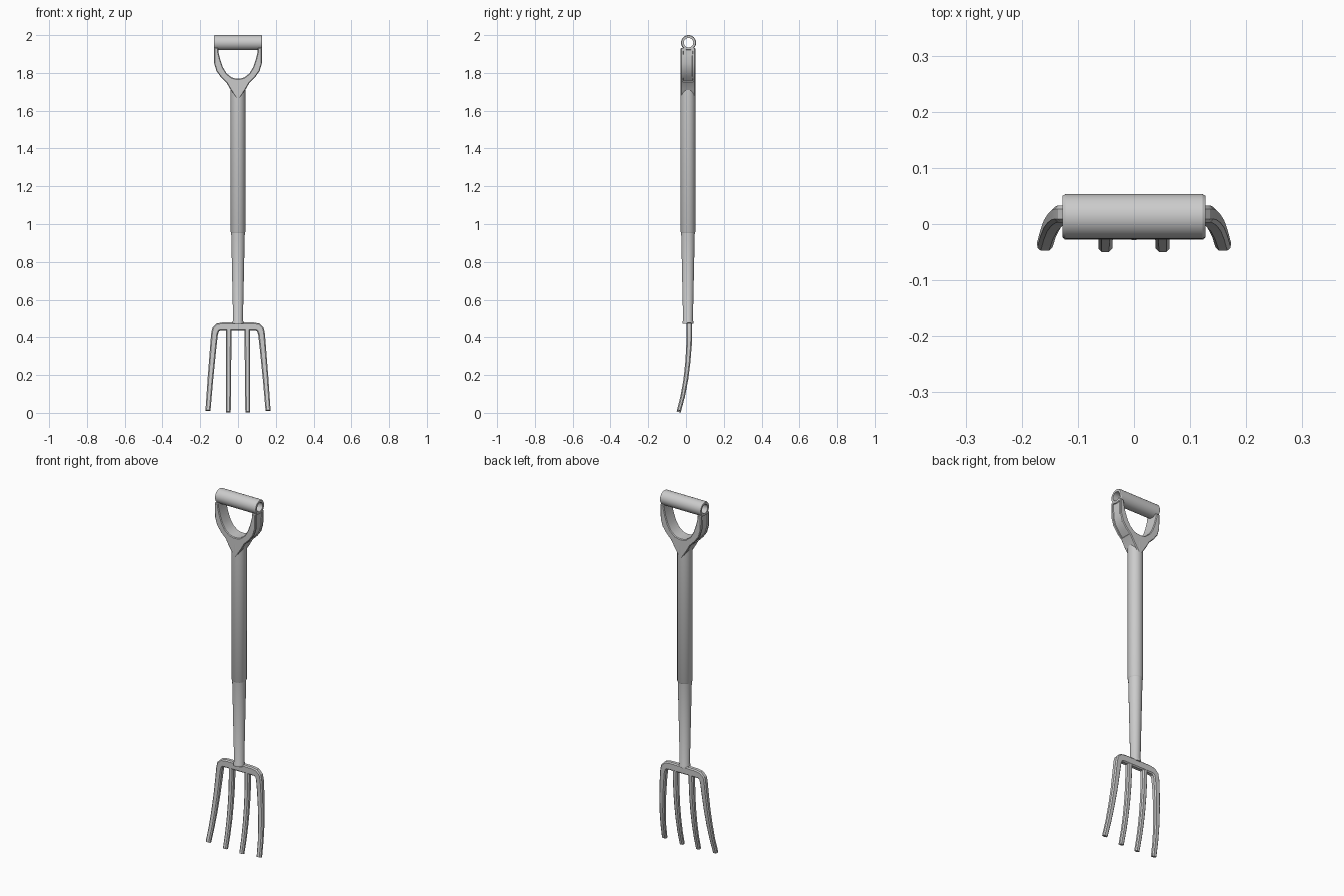
import bpy, bmesh, math
from mathutils import Vector, Matrix

if "Cube" in bpy.data.objects:
    bpy.data.objects.remove(bpy.data.objects["Cube"])

YC = 0.0135  # depth of the shaft axis

steel = bpy.data.materials.new("plain grey")
steel.diffuse_color = (0.6, 0.6, 0.6, 1)
steel.use_nodes = True
steel.node_tree.nodes["Principled BSDF"].inputs["Base Color"].default_value = steel.diffuse_color


def finish(name, bm, angle=30):
    bmesh.ops.recalc_face_normals(bm, faces=bm.faces[:])
    me = bpy.data.meshes.new(name)
    bm.to_mesh(me)
    bm.free()
    ob = bpy.data.objects.new(name, me)
    bpy.context.collection.objects.link(ob)
    me.materials.append(steel)
    bpy.ops.object.select_all(action='DESELECT')
    ob.select_set(True)
    bpy.context.view_layer.objects.active = ob
    bpy.ops.object.shade_smooth_by_angle(angle=math.radians(angle))
    return ob


def lathe(name, profile, matrix, closed=False, sides=32):
    """Spin (radius, height) points around z, then place with matrix."""
    bm = bmesh.new()
    rings = [[bm.verts.new((r * math.cos(2 * math.pi * i / sides),
                            r * math.sin(2 * math.pi * i / sides), h))
              for i in range(sides)] for r, h in profile]
    pairs = list(zip(rings, rings[1:]))
    if closed:
        pairs.append((rings[-1], rings[0]))
    else:
        bm.faces.new(rings[0])
        bm.faces.new(rings[-1])
    for a, b in pairs:
        for i in range(sides):
            j = (i + 1) % sides
            bm.faces.new((a[i], a[j], b[j], b[i]))
    bm.transform(matrix)
    return finish(name, bm)


def sweep(name, path):
    """Sweep a chamfered bar along (x, y, z, width, depth) points."""
    bm = bmesh.new()
    pts = [Vector(p[:3]) for p in path]
    rings = []
    for k, (x, y, z, w, d) in enumerate(path):
        t = (pts[min(k + 1, len(pts) - 1)] - pts[max(k - 1, 0)]).normalized()
        n = t.cross(Vector((0, 1, 0))).normalized()
        b = n.cross(t)
        w, d = w / 2, d / 2
        c = 0.006
        sec = [(w, d - c), (w - c, d), (c - w, d), (-w, d - c),
               (-w, c - d), (c - w, -d), (w - c, -d), (w, c - d)]
        rings.append([bm.verts.new(pts[k] + n * u + b * v) for u, v in sec])
    for a, b in zip(rings, rings[1:]):
        for i in range(8):
            j = (i + 1) % 8
            bm.faces.new((a[i], a[j], b[j], b[i]))
    bm.faces.new(rings[0])
    bm.faces.new(rings[-1])
    return finish(name, bm)


def tine_y(z):
    """Forward curve of the tines, by height."""
    table = [(0.0, -0.040), (0.1, -0.014), (0.2, 0.003),
             (0.3, 0.013), (0.4, 0.018), (0.6, 0.018)]
    for (z0, y0), (z1, y1) in zip(table, table[1:]):
        if z <= z1:
            return y0 + (y1 - y0) * (z - z0) / (z1 - z0)


# shaft and tapered socket
axis = Matrix.Translation((0, YC - 0.003, 0))
lathe("shaft", [(0.036, 0.952), (0.039, 0.958), (0.039, 1.73)], axis)
lathe("socket", [(0.029, 0.472), (0.029, 0.484), (0.026, 0.49),
                 (0.036, 0.955)], axis)

# hollow grip tube across the top
lathe("grip", [(0.025, -0.127), (0.037, -0.127), (0.04, -0.122),
               (0.04, 0.122), (0.037, 0.127), (0.025, 0.127)],
      Matrix.Translation((0, YC, 1.96)) @ Matrix.Rotation(math.pi / 2, 4, 'Y'),
      closed=True)

# forked yoke joining the grip to the shaft
outer = [(0.127, 1.932), (0.127, 1.89), (0.126, 1.85), (0.114, 1.81),
         (0.091, 1.778), (0.060, 1.747), (0.042, 1.715)]
inner = [(0.105, 1.932), (0.104, 1.91), (0.094, 1.87), (0.080, 1.83),
         (0.061, 1.798), (0.034, 1.776), (0.012, 1.770)]
half = outer[::-1] + inner
outline = [(0, 1.65)] + half + [(-x, z) for x, z in half[::-1]]
bm = bmesh.new()
front = bm.faces.new([bm.verts.new((x, YC - 0.0415, z)) for x, z in outline])
ext = bmesh.ops.extrude_face_region(bm, geom=[front])
bmesh.ops.translate(bm, vec=(0, 0.077, 0),
                    verts=[v for v in ext["geom"] if isinstance(v, bmesh.types.BMVert)])
bmesh.ops.recalc_face_normals(bm, faces=bm.faces[:])
rim = [e for e in bm.edges if abs(e.verts[0].co.y - e.verts[1].co.y) < 1e-5]
bmesh.ops.bevel(bm, geom=rim, offset=0.004, segments=1, affect='EDGES')
bm.normal_update()
# shallow channel down the outside of each arm
for s in (1, -1):
    arm = [f for f in bm.faces
           if abs(f.normal.y) < 0.1 and f.normal.x * s > 0.3
           and f.calc_center_median().x * s > 0.07]
    bmesh.ops.inset_region(bm, faces=arm, thickness=0.010, depth=0)
    bmesh.ops.inset_region(bm, faces=arm, thickness=0.002, depth=-0.005)
finish("yoke", bm)

# outer tines and crossbar as one bent bar
side = [(0.159, 0.012, 0.027, 0.022), (0.153, 0.09, 0.028, 0.023),
        (0.146, 0.18, 0.030, 0.025), (0.138, 0.27, 0.032, 0.027),
        (0.130, 0.36, 0.034, 0.029), (0.124, 0.42, 0.036, 0.030),
        (0.118, 0.442, 0.040, 0.030), (0.104, 0.455, 0.043, 0.030),
        (0.080, 0.458, 0.045, 0.030)]
bar = [(x, tine_y(z), z, w, d) for x, z, w, d in side]
sweep("head_bar_and_outer_tines",
      bar + [(-x, y, z, w, d) for x, y, z, w, d in bar[::-1]])

# two inner tines
for s, label in ((1, "right"), (-1, "left")):
    path = []
    for i in range(7):
        f = i / 6
        z = 0.004 + 0.45 * f
        path.append((s * (0.051 - 0.002 * f), tine_y(z), z,
                     0.025 + 0.005 * f, 0.022 + 0.007 * f))
    sweep("inner_tine_" + label, path)
